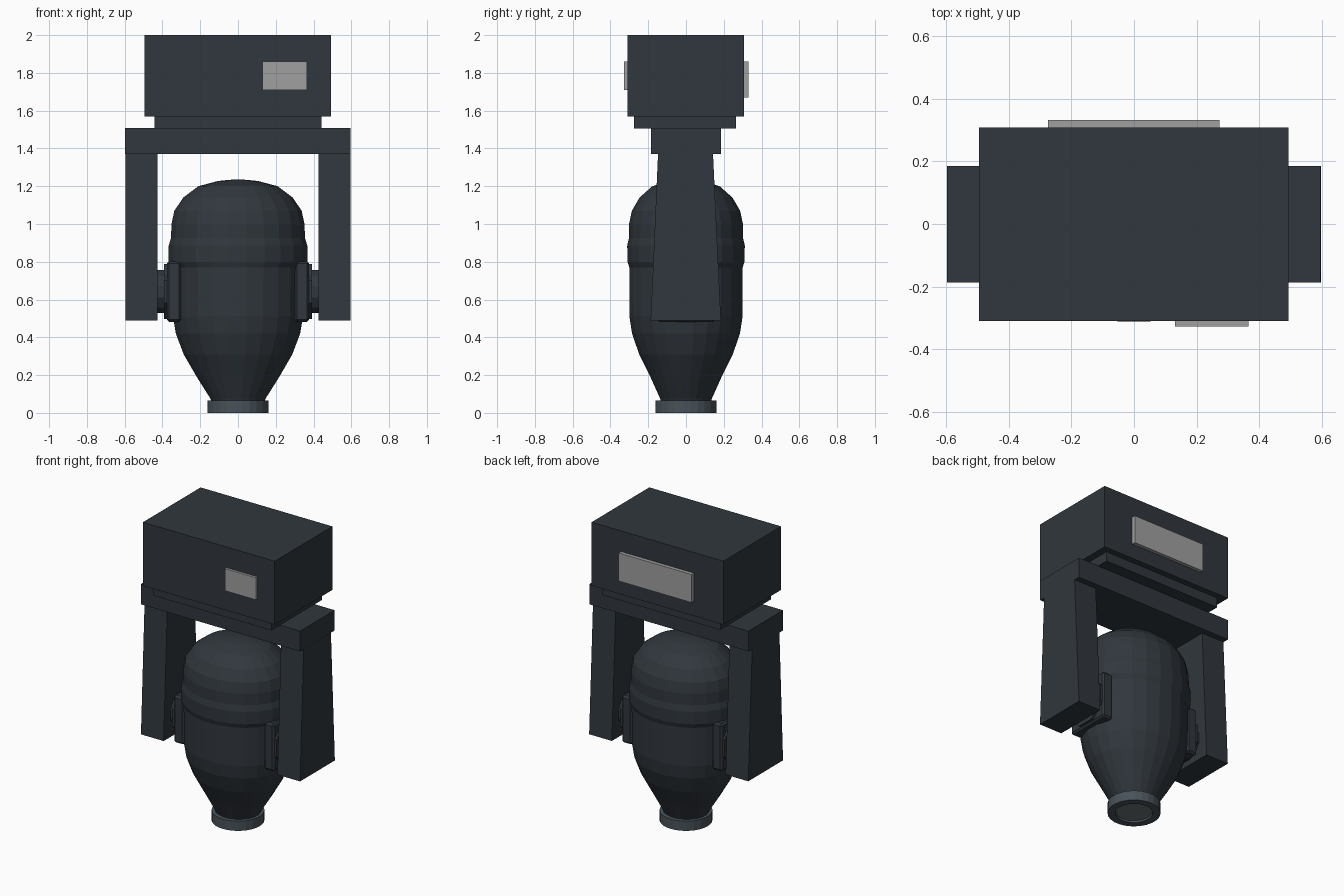
import bpy, bmesh
from math import pi, cos, sin

if "Cube" in bpy.data.objects:
    bpy.data.objects.remove(bpy.data.objects["Cube"])


def material(name, rgb):
    m = bpy.data.materials.new(name)
    m.diffuse_color = (*rgb, 1)
    m.use_nodes = True
    m.node_tree.nodes["Principled BSDF"].inputs["Base Color"].default_value = m.diffuse_color
    return m


DARK = material("dark_housing", (0.03, 0.038, 0.047))
RIM = material("rim_grey", (0.065, 0.085, 0.10))
PANEL = material("panel_grey", (0.35, 0.35, 0.35))
GLASS = material("lens_grey", (0.15, 0.17, 0.17))


def finish(name, bm, mat):
    bmesh.ops.recalc_face_normals(bm, faces=bm.faces)
    me = bpy.data.meshes.new(name)
    bm.to_mesh(me)
    bm.free()
    me.materials.append(mat)
    ob = bpy.data.objects.new(name, me)
    bpy.context.collection.objects.link(ob)
    return ob


def box(name, x, y, z, mat=DARK, top_y=None):
    """Box from (min, max) ranges; top_y gives a tapered upper end."""
    bm = bmesh.new()
    bmesh.ops.create_cube(bm, size=1)
    for v in bm.verts:
        yr = top_y if top_y and v.co.z > 0 else y
        v.co = (x[v.co.x > 0], yr[v.co.y > 0], z[v.co.z > 0])
    return finish(name, bm, mat)


def lathe(name, profile, mat, n=24):
    """Stack of elliptical rings (rx, ry, z), capped at both ends."""
    bm = bmesh.new()
    rings = []
    for rx, ry, z in profile:
        angles = [2 * pi * (i + 0.5) / n for i in range(n)]
        rings.append([bm.verts.new((rx * cos(a), ry * sin(a), z)) for a in angles])
    for a, b in zip(rings, rings[1:]):
        for i in range(n):
            j = (i + 1) % n
            bm.faces.new((a[i], a[j], b[j], b[i]))
    bm.faces.new(rings[0])
    bm.faces.new(rings[-1])
    return finish(name, bm, mat)


# Base housing with its plinth and panels
box("base_housing", (-0.495, 0.492), (-0.31, 0.307), (1.57, 2.0))
box("base_plinth", (-0.443, 0.443), (-0.276, 0.266), (1.505, 1.572))
box("front_panel", (0.13, 0.365), (-0.327, -0.305), (1.71, 1.86), PANEL)
box("rear_display", (-0.275, 0.272), (0.30, 0.332), (1.67, 1.86), PANEL)

# Yoke
box("yoke_crossbar", (-0.597, 0.595), (-0.186, 0.185), (1.37, 1.507))
for side, s in (("left", -1), ("right", 1)):
    box(f"{side}_yoke_arm", sorted((s * 0.426, s * 0.596)), (-0.187, 0.185),
        (0.49, 1.372), top_y=(-0.148, 0.143))
    # Tilt bearing between arm and head
    plate = box(f"{side}_pivot_plate", sorted((s * 0.30, s * 0.377)),
                (-0.155, 0.155), (0.482, 0.802))
    bev = plate.modifiers.new("corners", 'BEVEL')
    bev.width = 0.012
    bev.segments = 1
    for part, r, x0, x1, n in (("disc", 0.157, 0.37, 0.391, 8),
                               ("shaft", 0.118, 0.38, 0.43, 12)):
        ob = lathe(f"{side}_pivot_{part}", [(r, r, x0), (r, r, x1)], DARK, n)
        ob.rotation_euler = (0, s * pi / 2, 0)
        ob.location.z = 0.642

# Lamp head: round at the nose, elliptical through the body
lathe("lamp_head", [
    (0.135, 0.13, 0.05), (0.15, 0.14, 0.08), (0.22, 0.19, 0.19),
    (0.29, 0.25, 0.31), (0.332, 0.288, 0.42), (0.347, 0.302, 0.51),
    (0.350, 0.303, 0.77), (0.370, 0.312, 0.80), (0.370, 0.314, 0.885),
    (0.358, 0.305, 0.925), (0.355, 0.304, 1.00), (0.340, 0.289, 1.07),
    (0.292, 0.248, 1.14), (0.212, 0.180, 1.20), (0.105, 0.09, 1.228),
    (0.02, 0.017, 1.236)], DARK)

# Lens rim, open at the bottom, with a recessed lens
lathe("lens_rim", [
    (0.115, 0.115, 0.02), (0.115, 0.115, 0.0), (0.163, 0.163, 0.0),
    (0.163, 0.163, 0.066), (0.13, 0.13, 0.066)], RIM)
lathe("lens", [(0.113, 0.113, 0.012), (0.113, 0.113, 0.03)], GLASS)
